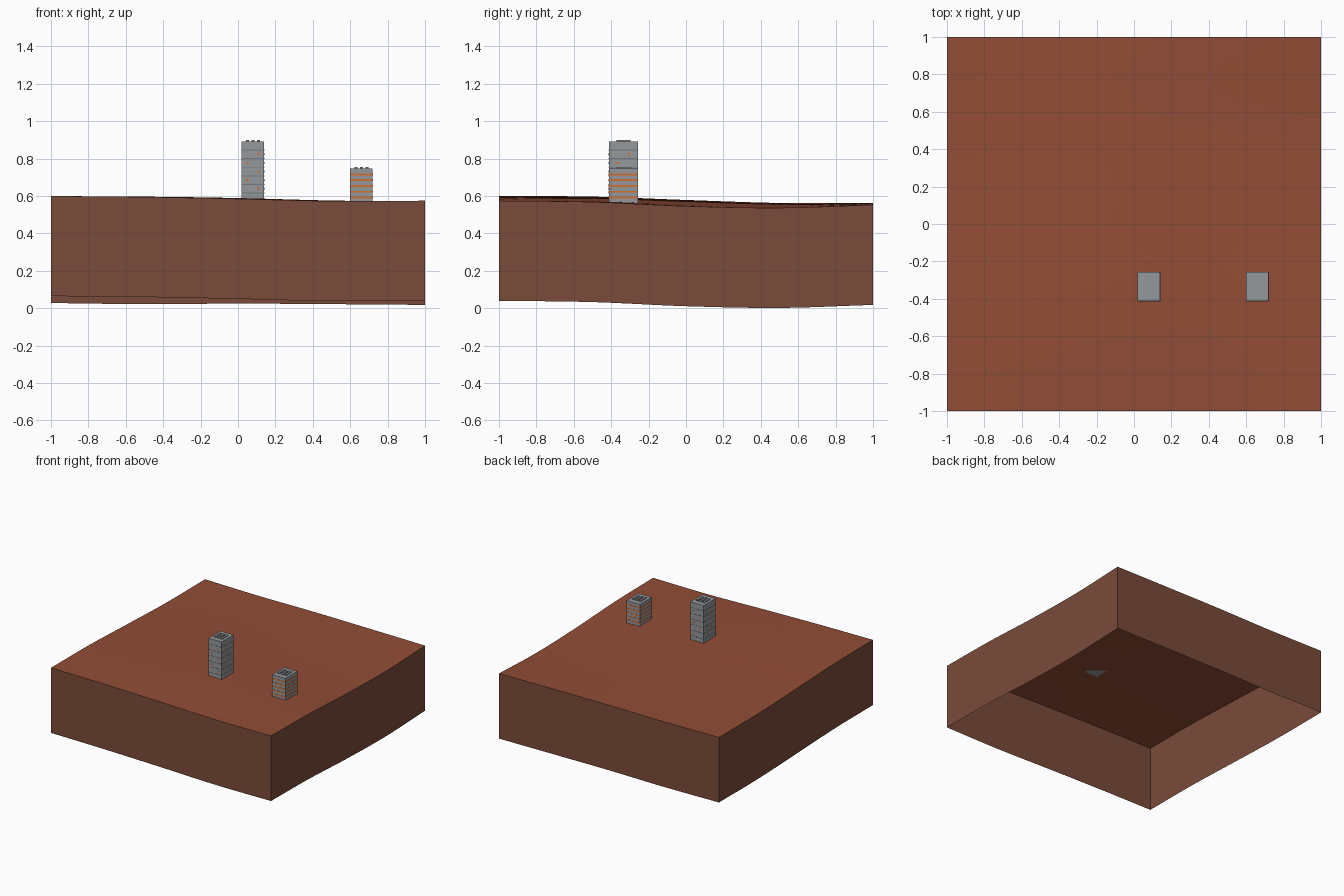
import bpy
import bmesh

default = bpy.data.objects.get("Cube")
if default:
    bpy.data.objects.remove(default, do_unlink=True)


def material(name, srgb):
    lin = [((c / 255 + 0.055) / 1.055) ** 2.4 for c in srgb]
    m = bpy.data.materials.new(name)
    m.use_nodes = True
    m.diffuse_color = (*lin, 1)
    m.node_tree.nodes["Principled BSDF"].inputs["Base Color"].default_value = (*lin, 1)
    return m


SOIL = material("red soil", (146, 77, 54))
EARTH = material("brown earth", (122, 75, 58))
CONCRETE = material("grey concrete", (149, 153, 156))
SLATE = material("slate glass", (112, 120, 130))
ORANGE = material("orange panel", (208, 112, 52))

# Edge profiles of the land, five evenly spaced heights each
LEFT = (0.60, 0.597, 0.579, 0.563, 0.563)
RIGHT = (0.575, 0.568, 0.546, 0.537, 0.553)
FRONT = (0.60, 0.595, 0.585, 0.573, 0.575)
BACK = (0.563, 0.557, 0.56, 0.557, 0.553)
DEPTH = 0.535


def spline(p, t):
    """Smooth curve through evenly spaced values, t from -1 to 1."""
    s = (t + 1) * 2
    i = min(int(s), 3)
    f = s - i
    b, c = p[i], p[i + 1]
    a = p[i - 1] if i > 0 else 2 * b - c
    d = p[i + 2] if i < 3 else 2 * c - b
    return b + f * (c - a + f * (2 * a - 5 * b + 4 * c - d + f * (3 * (b - c) + d - a))) / 2


def mix(a, b, t):
    return a + (b - a) * (t + 1) / 2


def land_height(x, y):
    sides = mix(spline(LEFT, y), spline(RIGHT, y), x)
    ends = mix(spline(FRONT, x), spline(BACK, x), y)
    corners = mix(mix(FRONT[0], FRONT[-1], x), mix(BACK[0], BACK[-1], x), y)
    return sides + ends - corners + 0.01 * (1 - x * x) * (1 - y * y)


def make_object(name, bm, mats):
    mesh = bpy.data.meshes.new(name)
    bm.to_mesh(mesh)
    bm.free()
    for m in mats:
        mesh.materials.append(m)
    ob = bpy.data.objects.new(name, mesh)
    bpy.context.collection.objects.link(ob)
    return ob


def add_box(bm, centre, size, mat=0):
    verts = bmesh.ops.create_cube(bm, size=1)["verts"]
    for v in verts:
        v.co = [c + s * k for c, s, k in zip(centre, size, v.co)]
    for f in {f for v in verts for f in v.link_faces}:
        f.material_index = mat


# Land: curved sheet with an earth skirt, open underneath
bm = bmesh.new()
bmesh.ops.create_grid(bm, x_segments=32, y_segments=32, size=1)
for v in bm.verts:
    v.co.z = land_height(v.co.x, v.co.y)
rim = [e for e in bm.edges if e.is_boundary]
skirt = bmesh.ops.extrude_edge_only(bm, edges=rim)["geom"]
for g in skirt:
    if isinstance(g, bmesh.types.BMVert):
        g.co.z -= DEPTH
    elif isinstance(g, bmesh.types.BMFace):
        g.material_index = 1
bmesh.ops.recalc_face_normals(bm, faces=bm.faces)
if max(bm.faces, key=lambda f: f.calc_center_median().z).normal.z < 0:
    bmesh.ops.reverse_faces(bm, faces=bm.faces)
land = make_object("land", bm, [SOIL, EARTH])
bpy.ops.object.select_all(action="DESELECT")
land.select_set(True)
bpy.context.view_layer.objects.active = land
bpy.ops.object.shade_smooth_by_angle(angle=0.6)

WIDE, LONG = 0.12, 0.155


def building(name, x, y, sink, top, step, band, band_mat):
    base = land_height(x, y) - sink

    # Main block
    bm = bmesh.new()
    add_box(bm, (x, y, (base + top) / 2), (WIDE, LONG, top - base))
    make_object(name + "_block", bm, [CONCRETE])

    # Storey bands round the block
    bm = bmesh.new()
    z = top - step
    while z > base + band:
        add_box(bm, (x, y, z), (WIDE + 0.002, LONG + 0.002, band))
        z -= step
    make_object(name + "_bands", bm, [band_mat])

    # Roof vents
    bm = bmesh.new()
    for i in (-1, 0, 1):
        add_box(bm, (x + i * 0.03, y, top + 0.004), (0.016, 0.075, 0.008))
    make_object(name + "_roof_vents", bm, [CONCRETE])
    return base


base = building("tower", 0.08, -0.335, 0, 0.892, 0.046, 0.005, SLATE)
building("low_building", 0.66, -0.335, 0.006, 0.747, 0.031, 0.01, ORANGE)

# Small lit windows on the tower
bm = bmesh.new()
for floor in range(1, 6):
    z = 0.892 - 0.046 * (floor + 0.5)
    shift = 0.03 if floor % 2 else -0.03
    for side in (-1, 1):
        add_box(bm, (0.08 + side * WIDE / 2, -0.335 + shift, z), (0.002, 0.012, 0.012))
        add_box(bm, (0.08 + shift, -0.335 + side * LONG / 2, z), (0.012, 0.002, 0.012))
make_object("tower_windows", bm, [ORANGE])
